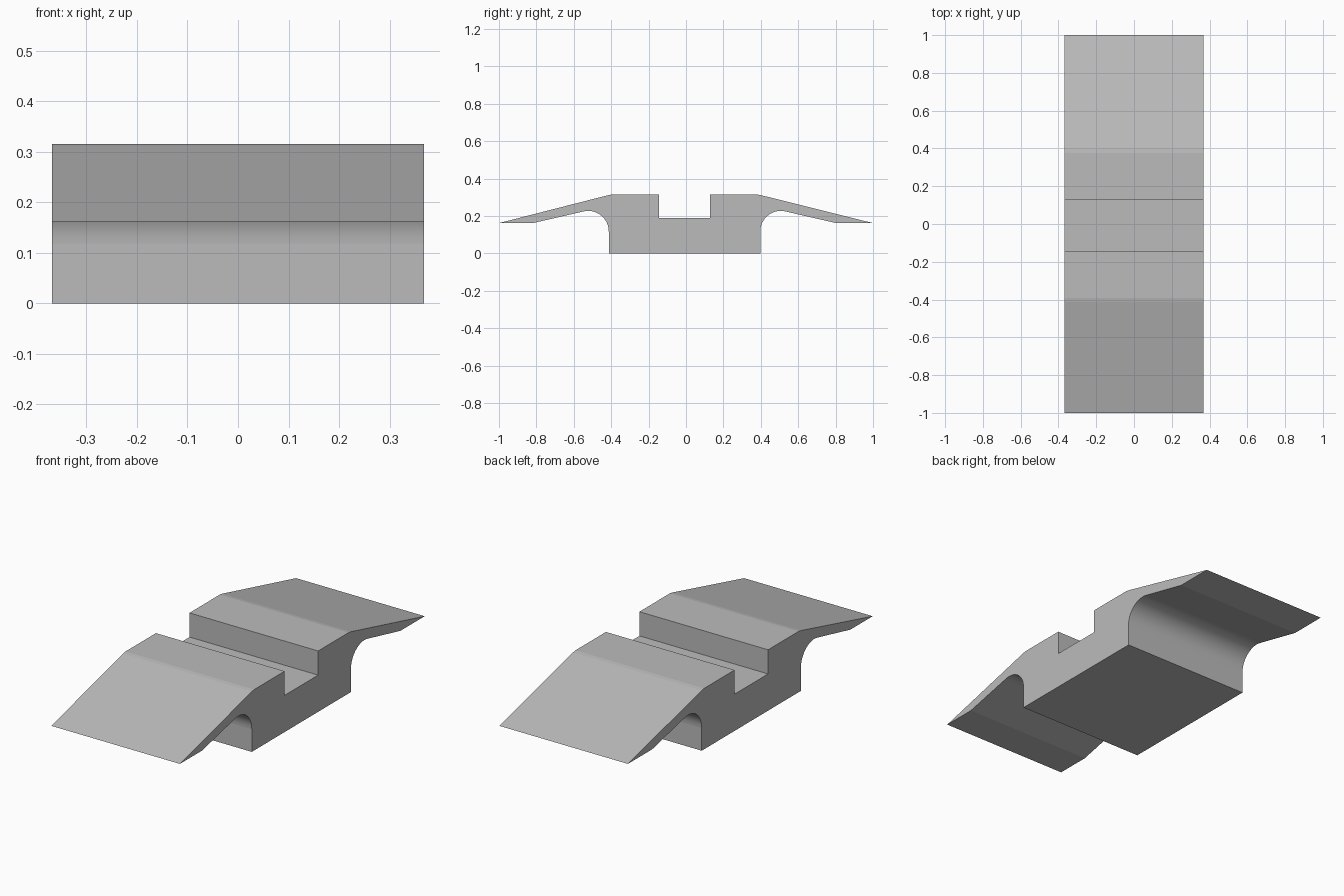
import bpy, bmesh
from math import cos, sin, radians

cube = bpy.data.objects.get("Cube")
if cube:
    bpy.data.objects.remove(cube)

HALF_WIDTH = 0.368
MID = -0.008          # centre line of the block along y

grey = bpy.data.materials.new("plain grey")
grey.use_nodes = True
colour = (0.5, 0.5, 0.5, 1)
grey.diffuse_color = colour
grey.node_tree.nodes["Principled BSDF"].inputs["Base Color"].default_value = colour


def half_profile(tip):
    """Outline from the notch floor, over the wing, to the foot of the block."""
    top = [(0.137, 0.19), (0.137, 0.315), (0.385, 0.315), (0.405, 0.312)]
    wing = [(tip, 0.162), (0.81, 0.162)]
    # Rounded arch under the wing, tangent to the wing's underside
    arch = [(0.515 + 0.11 * cos(radians(a)), 0.117 + 0.11 * sin(radians(a)))
            for a in range(76, 181, 8)]
    arch.append((0.405, 0.117))
    return top + wing + arch + [(0.405, 0)]


# Join the back half to the mirrored front half
back = [(MID + y, z) for y, z in half_profile(1 - MID)]
front = [(MID - y, z) for y, z in half_profile(1 + MID)]
outline = back + front[::-1]

# Extrude the outline across the width
bm = bmesh.new()
side = bm.faces.new([bm.verts.new((-HALF_WIDTH, y, z)) for y, z in outline])
result = bmesh.ops.extrude_face_region(bm, geom=[side], use_keep_orig=True)
moved = [v for v in result["geom"] if isinstance(v, bmesh.types.BMVert)]
bmesh.ops.translate(bm, verts=moved, vec=(2 * HALF_WIDTH, 0, 0))
bmesh.ops.recalc_face_normals(bm, faces=bm.faces)

# Smooth only the narrow strips of the arches and top bends
for face in bm.faces:
    face.smooth = min(e.calc_length() for e in face.edges) < 0.03 and len(face.verts) == 4
for edge in bm.edges:
    edge.smooth = edge.calc_face_angle(0) < radians(30)

mesh = bpy.data.meshes.new("winged_block")
bm.to_mesh(mesh)
bm.free()
mesh.materials.append(grey)
block = bpy.data.objects.new("winged_block", mesh)
bpy.context.collection.objects.link(block)
